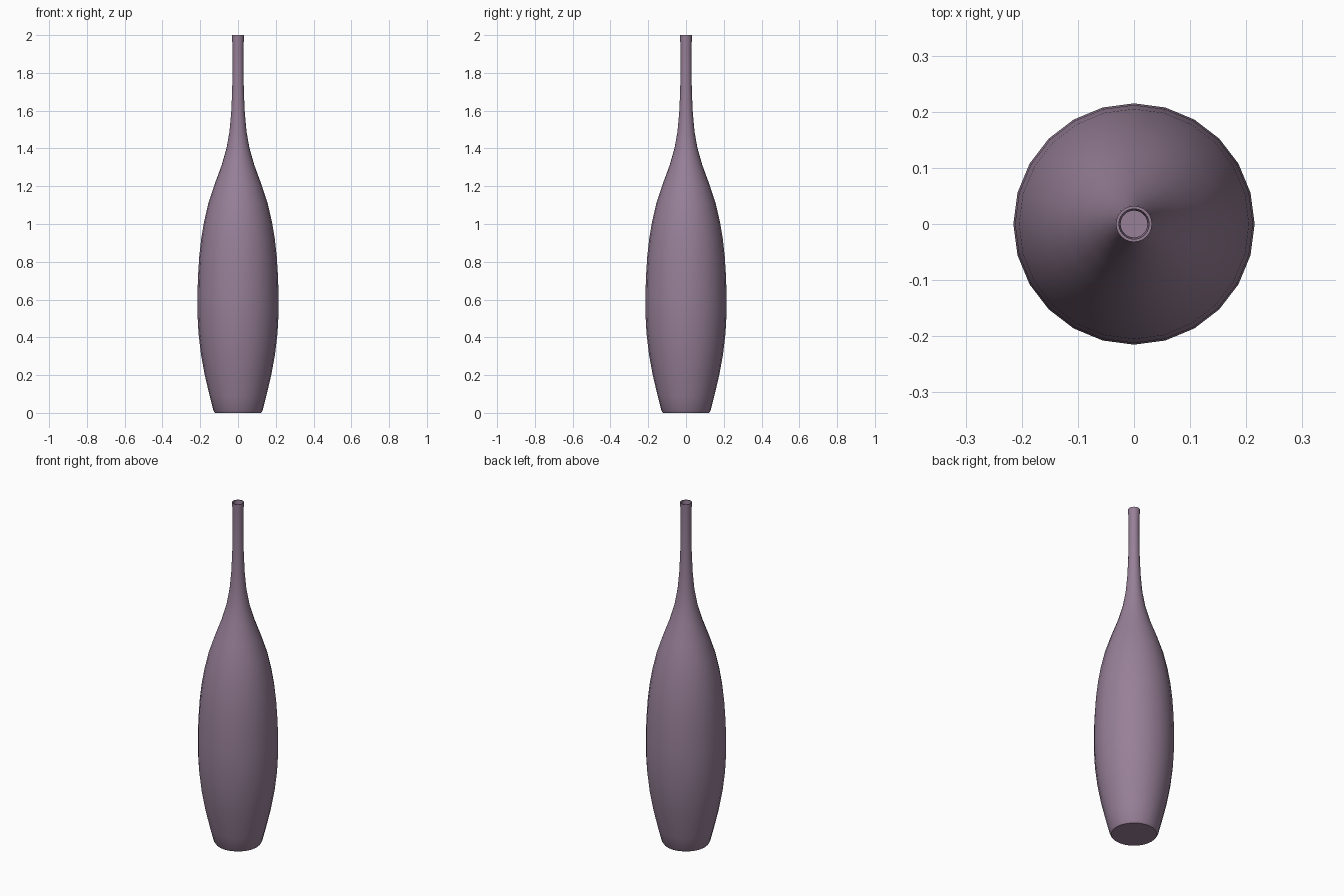
import bpy, bmesh, math

if "Cube" in bpy.data.objects:
    bpy.data.objects.remove(bpy.data.objects["Cube"])

SEGMENTS = 24
WALL = 0.005

# outer silhouette: (radius, height) from the foot to the lip
outer = [(0.122, 0.0), (0.130, 0.012), (0.150, 0.09), (0.176, 0.20), (0.196, 0.31),
         (0.209, 0.42), (0.215, 0.53), (0.215, 0.61), (0.212, 0.72), (0.205, 0.83),
         (0.195, 0.92), (0.180, 1.01), (0.157, 1.11), (0.124, 1.21), (0.087, 1.31),
         (0.061, 1.40), (0.045, 1.49), (0.036, 1.59), (0.031, 1.70), (0.029, 1.82),
         (0.029, 1.93), (0.032, 2.0)]

# inner wall runs back down from the lip to the inside floor
inner = [(r - WALL, z) for r, z in reversed(outer[1:])]
inner[-1] = (inner[-1][0], 0.018)
profile = [(0, 0)] + outer + inner + [(0, 0.018)]

glaze = bpy.data.materials.new("mauve_glaze")
glaze.diffuse_color = (0.31, 0.215, 0.31, 1)
glaze.use_nodes = True
glaze.node_tree.nodes["Principled BSDF"].inputs["Base Color"].default_value = glaze.diffuse_color

# lathe the profile around z
bm = bmesh.new()
verts = [bm.verts.new((r, 0, z)) for r, z in profile]
edges = [bm.edges.new(pair) for pair in zip(verts, verts[1:])]
bmesh.ops.spin(bm, geom=verts + edges, cent=(0, 0, 0), axis=(0, 0, 1),
               angle=math.tau, steps=SEGMENTS, use_duplicate=False)
bmesh.ops.remove_doubles(bm, verts=bm.verts, dist=0.0002)
bmesh.ops.recalc_face_normals(bm, faces=bm.faces)

mesh = bpy.data.meshes.new("bottle_vase")
bm.to_mesh(mesh)
bm.free()
mesh.materials.append(glaze)
vase = bpy.data.objects.new("bottle_vase", mesh)
bpy.context.collection.objects.link(vase)

# smooth body, crisp foot and lip
bpy.context.view_layer.objects.active = vase
vase.select_set(True)
bpy.ops.object.shade_smooth_by_angle(angle=math.radians(35))
